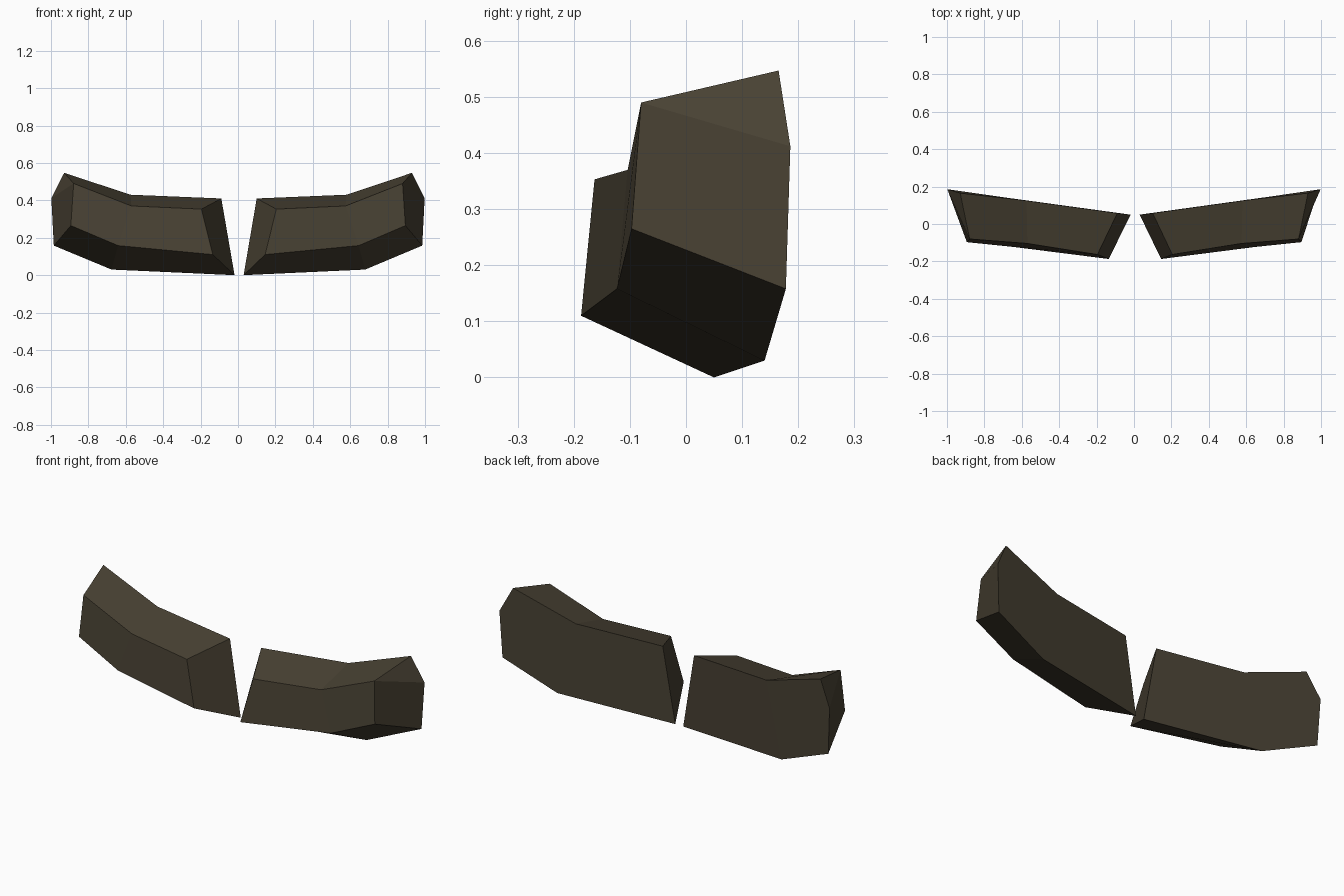
import bpy

if "Cube" in bpy.data.objects:
    bpy.data.objects.remove(bpy.data.objects["Cube"])

# One flat dark brown
brown = bpy.data.materials.new("dark_brown")
brown.diffuse_color = (0.065, 0.053, 0.033, 1.0)
brown.use_nodes = True
brown.node_tree.nodes["Principled BSDF"].inputs["Base Color"].default_value = brown.diffuse_color

# Back rim, counter-clockwise from the inner bottom corner
back = [(0.03, 0.05, 0.0), (0.68, 0.14, 0.03), (0.985, 0.178, 0.158),
        (0.998, 0.186, 0.412), (0.93, 0.165, 0.547), (0.58, 0.125, 0.43),
        (0.10, 0.058, 0.41)]
# Front rim, same order
front = [(0.145, -0.187, 0.11), (0.645, -0.123, 0.158), (0.895, -0.097, 0.265),
         (0.88, -0.08, 0.49), (0.575, -0.104, 0.37), (0.205, -0.163, 0.353)]

faces = [
    (7, 8, 11, 12), (8, 9, 10, 11),              # front
    (0, 6, 5, 1), (1, 5, 4, 3, 2),               # back
    (0, 1, 8, 7), (1, 2, 9, 8),                  # underside
    (2, 3, 10, 9), (3, 4, 10),                   # outer end
    (4, 5, 11, 10), (5, 6, 12, 11),              # top
    (6, 0, 7, 12),                               # inner end
]


def brow(name, side, stretch):
    """Curved tapered block; stretch lengthens it toward the middle."""
    verts = [(side * (1 - (1 - x) * stretch), y, z) for x, y, z in back + front]
    polys = faces if side > 0 else [f[::-1] for f in faces]
    mesh = bpy.data.meshes.new(name)
    mesh.from_pydata(verts, [], polys)
    mesh.materials.append(brown)
    mesh.update()
    bpy.context.collection.objects.link(bpy.data.objects.new(name, mesh))


brow("right_brow", 1, 1.0)
brow("left_brow", -1, 1.012)
